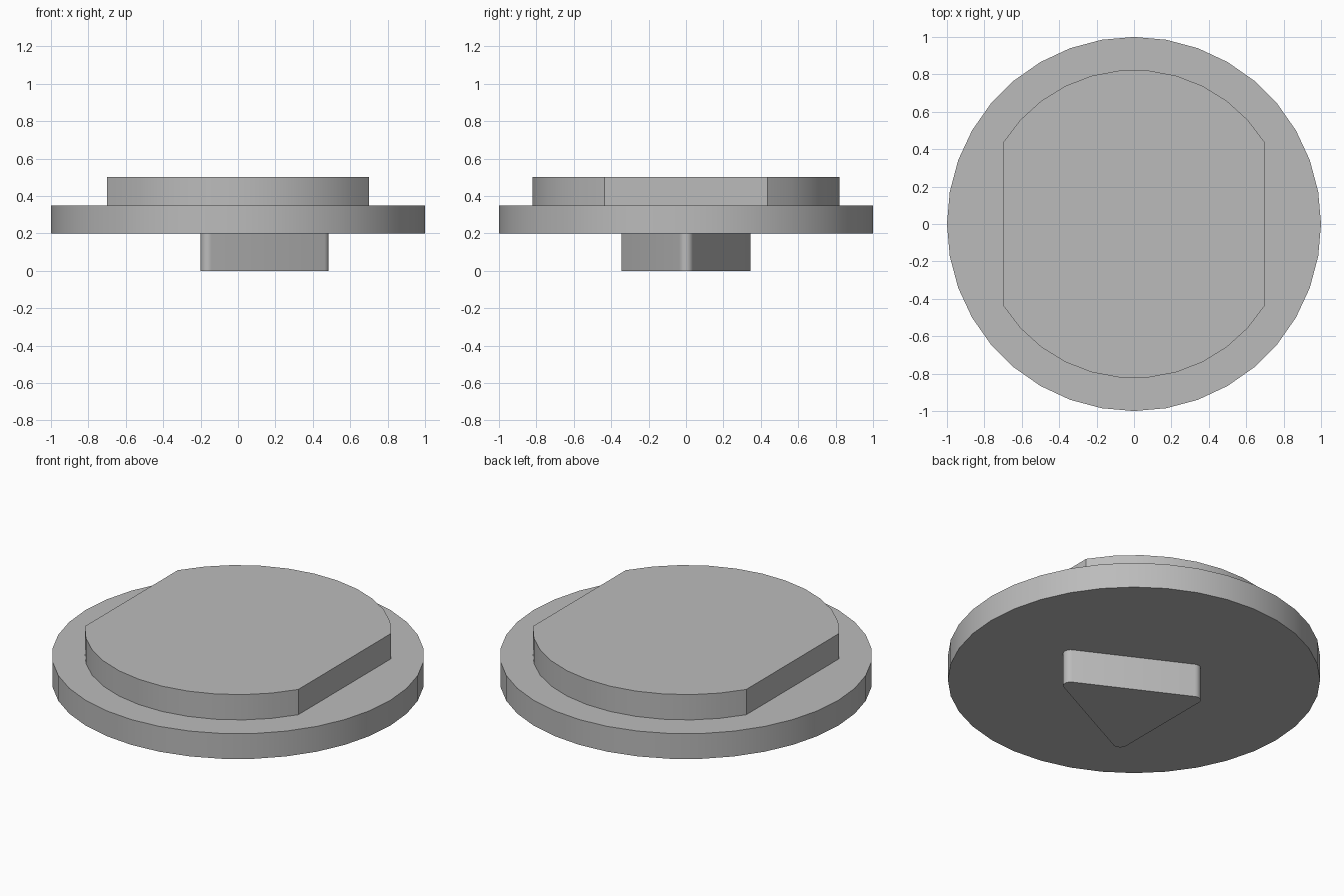
import bpy
import bmesh
from math import atan2, cos, sin, pi, radians

cube = bpy.data.objects.get("Cube")
if cube:
    bpy.data.objects.remove(cube, do_unlink=True)

grey = bpy.data.materials.new("plain grey")
grey.use_nodes = True
colour = (0.5, 0.5, 0.5, 1)
grey.diffuse_color = colour
grey.node_tree.nodes["Principled BSDF"].inputs["Base Color"].default_value = colour


def arc(cx, cy, radius, start, end, segments):
    """Points along an arc, both ends included."""
    angles = [start + (end - start) * i / segments for i in range(segments + 1)]
    return [(cx + radius * cos(a), cy + radius * sin(a)) for a in angles]


def extrude_outline(name, outline, bottom, top):
    """Solid prism from a counter-clockwise outline."""
    bm = bmesh.new()
    base = bm.faces.new([bm.verts.new((x, y, bottom)) for x, y in outline])
    result = bmesh.ops.extrude_face_region(bm, geom=[base], use_keep_orig=True)
    verts = [v for v in result["geom"] if isinstance(v, bmesh.types.BMVert)]
    bmesh.ops.translate(bm, verts=verts, vec=(0, 0, top - bottom))
    bmesh.ops.recalc_face_normals(bm, faces=bm.faces)
    mesh = bpy.data.meshes.new(name)
    bm.to_mesh(mesh)
    bm.free()
    mesh.materials.append(grey)
    obj = bpy.data.objects.new(name, mesh)
    bpy.context.collection.objects.link(obj)
    bpy.ops.object.select_all(action="DESELECT")
    obj.select_set(True)
    bpy.context.view_layer.objects.active = obj
    bpy.ops.object.shade_smooth_by_angle(angle=radians(30))
    return obj


# Round flange
extrude_outline("flange_disc", arc(0, 0, 1, 0, 2 * pi, 36)[:-1], 0.2, 0.35)

# Upper plate: a disc with two flats on the sides
flat_x, flat_y = 0.7, 0.435
corner = atan2(flat_y, flat_x)
plate_radius = (flat_x ** 2 + flat_y ** 2) ** 0.5
plate = arc(0, 0, plate_radius, corner, pi - corner, 11)
plate += [(-x, -y) for x, y in plate]
extrude_outline("flat_sided_plate", plate, 0.35, 0.5)

# Rounded triangular key underneath, pointing sideways
r, tip_x, base_x, half = 0.04, 0.445, -0.16, 0.305
side = pi / 2 - atan2(half, tip_x - base_x)
key = arc(tip_x, 0, r, -side, side, 8)
key += arc(base_x, half, r, side, pi, 8)
key += arc(base_x, -half, r, pi, 2 * pi - side, 8)
extrude_outline("triangular_key", key, 0, 0.2)
